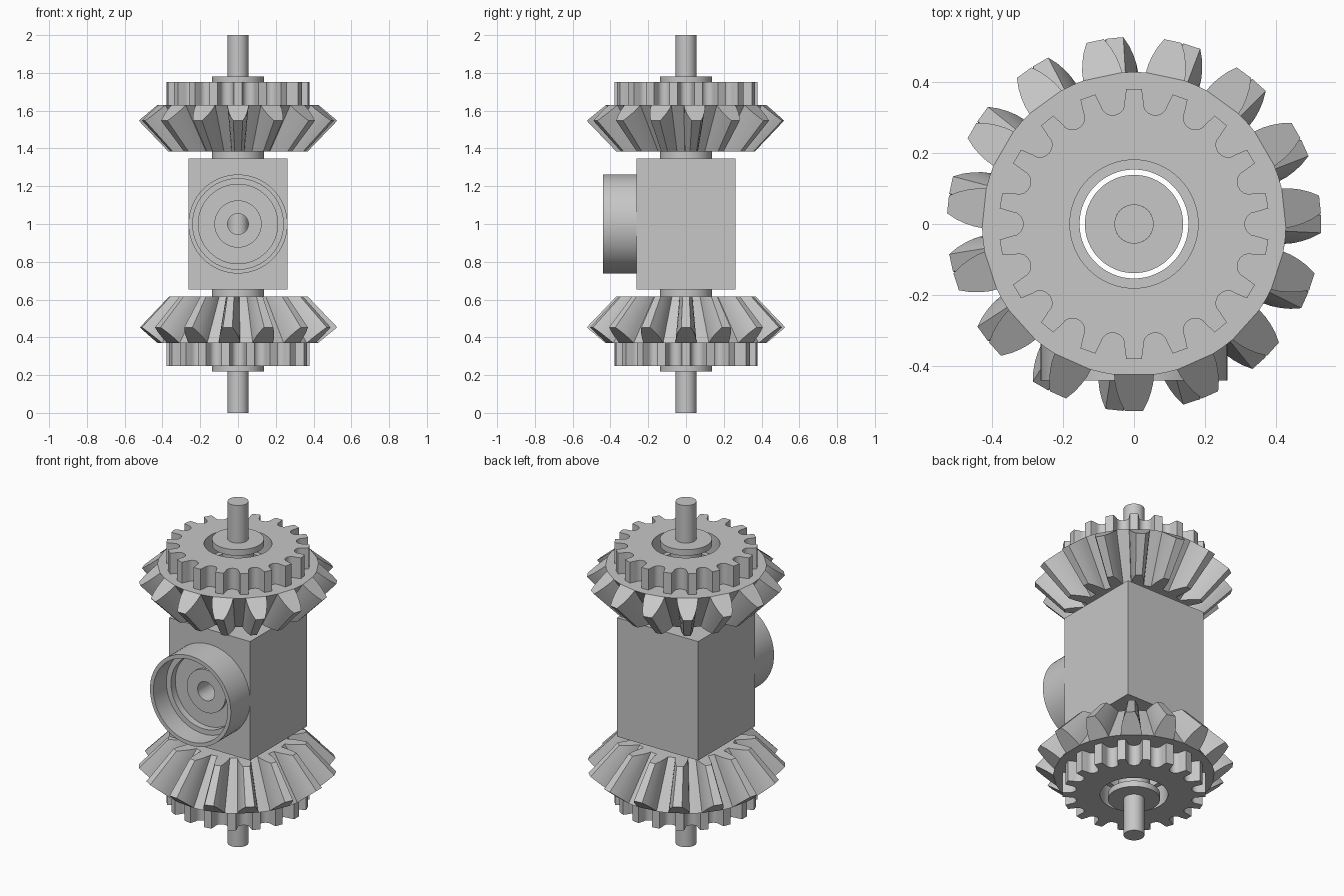
import bpy, bmesh, math
from mathutils import Matrix, Vector

if "Cube" in bpy.data.objects:
    bpy.data.objects.remove(bpy.data.objects["Cube"], do_unlink=True)

steel = bpy.data.materials.new("grey_steel")
steel.use_nodes = True
steel.diffuse_color = (0.57, 0.57, 0.57, 1)
steel.node_tree.nodes["Principled BSDF"].inputs["Base Color"].default_value = steel.diffuse_color

BEVEL_TEETH, SPUR_TEETH = 15, 18
BORE, SPUR_BORE = 0.153, 0.18


def smooth(obj):
    bpy.ops.object.select_all(action='DESELECT')
    obj.select_set(True)
    bpy.context.view_layer.objects.active = obj
    bpy.ops.object.shade_smooth_by_angle(angle=math.radians(30))


def finish(bm, name, matrix=Matrix()):
    bm.transform(matrix)
    bmesh.ops.recalc_face_normals(bm, faces=bm.faces)
    mesh = bpy.data.meshes.new(name)
    bm.to_mesh(mesh)
    bm.free()
    obj = bpy.data.objects.new(name, mesh)
    bpy.context.collection.objects.link(obj)
    mesh.materials.append(steel)
    smooth(obj)
    return obj


def polar(r, a, z):
    return Vector((r * math.cos(a), r * math.sin(a), z))


def loop(bm, points):
    verts = [bm.verts.new(p) for p in points]
    for a, b in zip(verts, verts[1:] + verts[:1]):
        bm.edges.new((a, b))
    return verts


def circle(bm, r, z, n=64):
    return loop(bm, [polar(r, math.tau * i / n, z) for i in range(n)])


def wall(bm, a, b):
    n = len(a)
    for i in range(n):
        j = (i + 1) % n
        bm.faces.new((a[i], a[j], b[j], b[i]))


def annulus(bm, *loops):
    edges = [bm.edges.get((l[i - 1], l[i])) for l in loops for i in range(len(l))]
    bmesh.ops.triangle_fill(bm, edges=edges, use_beauty=True, normal=(0, 0, 1))


def lathe(name, profile, closed=True, matrix=Matrix(), n=64):
    bm = bmesh.new()
    rings = [circle(bm, r, h, n) for r, h in profile]
    for a, b in zip(rings, rings[1:]):
        wall(bm, a, b)
    if closed:
        wall(bm, rings[-1], rings[0])
    else:
        bm.faces.new(rings[0])
        bm.faces.new(rings[-1])
    return finish(bm, name, matrix)


def bevel_gear(name, matrix):
    # Straight teeth whose outlines taper towards the centre of the model
    root = 0.427
    flank = [(root, 0.056), (0.45, 0.054), (0.475, 0.048), (0.5, 0.039), (0.526, 0.025)]
    bm = bmesh.new()
    outer, base = [], []
    for t in range(BEVEL_TEETH):
        mid = math.tau * t / BEVEL_TEETH
        side = [(r, -w) for r, w in flank] + [(r, w) for r, w in reversed(flank)]
        tooth = [bm.verts.new(polar(r, mid + w / r, 0.63 - (r - root) * 0.84)) for r, w in side]
        gap = bm.verts.new(polar(root, mid + math.pi / BEVEL_TEETH, 0.63))
        bm.faces.new(tooth)
        outer += tooth + [gap]
        base += [tooth[0], tooth[-1], gap]
    # Inner ends all lie on one flat plane
    small = loop(bm, [v.co * (0.383 / v.co.z) for v in outer])
    wall(bm, outer, small)
    for a, b in zip(base, base[1:] + base[:1]):
        if not bm.edges.get((a, b)):
            bm.edges.new((a, b))
    top, bottom = circle(bm, BORE, 0.63), circle(bm, BORE, 0.383)
    wall(bm, top, bottom)
    annulus(bm, base, top)
    annulus(bm, small, bottom)
    return finish(bm, name, matrix)


def spur_gear(name, matrix):
    # Narrow-tipped teeth with rounded valleys
    outline = []
    for t in range(SPUR_TEETH):
        mid = math.tau * t / SPUR_TEETH
        valley = mid + math.pi / SPUR_TEETH
        outline += [(0.38, mid - 0.058), (0.38, mid + 0.058), (0.36, mid + 0.068)]
        for k in range(9):
            a = math.pi * k / 8
            r = 0.346 - 0.035 * math.sin(a)
            outline.append((r, valley - 0.034 * math.cos(a) / r))
        outline.append((0.36, mid + math.tau / SPUR_TEETH - 0.068))
    bm = bmesh.new()
    edges, bores = [], []
    for z in (0.63, 0.752):
        edges.append(loop(bm, [polar(r, a, z) for r, a in outline]))
        bores.append(circle(bm, SPUR_BORE, z))
    wall(bm, *edges)
    wall(bm, *bores)
    for edge, bore in zip(edges, bores):
        annulus(bm, edge, bore)
    return finish(bm, name, matrix)


# Gear pairs and flanged bushings, upper and lower
lift = Matrix.Translation((0, 0, 1))
upper = lift @ Matrix.Rotation(math.radians(-90), 4, 'Z')
lower = lift @ Matrix.Scale(-1, 4, (0, 0, 1))
for label, place in (("upper", upper), ("lower", lower)):
    bevel_gear(label + "_bevel_gear", place)
    spur_gear(label + "_spur_gear", place)
    lathe(label + "_bushing",
          [(0.055, 0.34), (0.138, 0.34), (0.138, 0.385), (0.085, 0.385),
           (0.085, 0.745), (0.138, 0.745), (0.138, 0.78), (0.055, 0.78)], matrix=place)

# Central shaft
lathe("shaft", [(0.055, 0), (0.055, 2)], closed=False, n=48)

# Housing block, bored for the shaft and for the front port
forward = lift @ Matrix.Rotation(math.radians(90), 4, 'X')
bm = bmesh.new()
bmesh.ops.create_cube(bm, size=1, matrix=lift @ Matrix.Diagonal((0.524, 0.524, 0.696, 1)))
block = finish(bm, "housing_block")
cutters = [lathe("shaft_cutter", [(BORE, 0.5), (BORE, 1.5)], closed=False),
           lathe("port_cutter", [(0.055, 0.1), (0.055, 0.5)], closed=False, matrix=forward)]
bpy.context.view_layer.objects.active = block
for cutter in cutters:
    mod = block.modifiers.new("bore", 'BOOLEAN')
    mod.operation = 'DIFFERENCE'
    mod.solver = 'EXACT'
    mod.object = cutter
    bpy.ops.object.modifier_apply(modifier=mod.name)
    bpy.data.objects.remove(cutter, do_unlink=True)
smooth(block)

# Stepped round port on the front
lathe("front_port", [(0.262, 0.25), (0.262, 0.44), (0.24, 0.44), (0.24, 0.32), (0.21, 0.32),
                     (0.21, 0.28), (0.125, 0.28), (0.125, 0.295), (0.055, 0.295), (0.055, 0.25)],
      matrix=forward)
